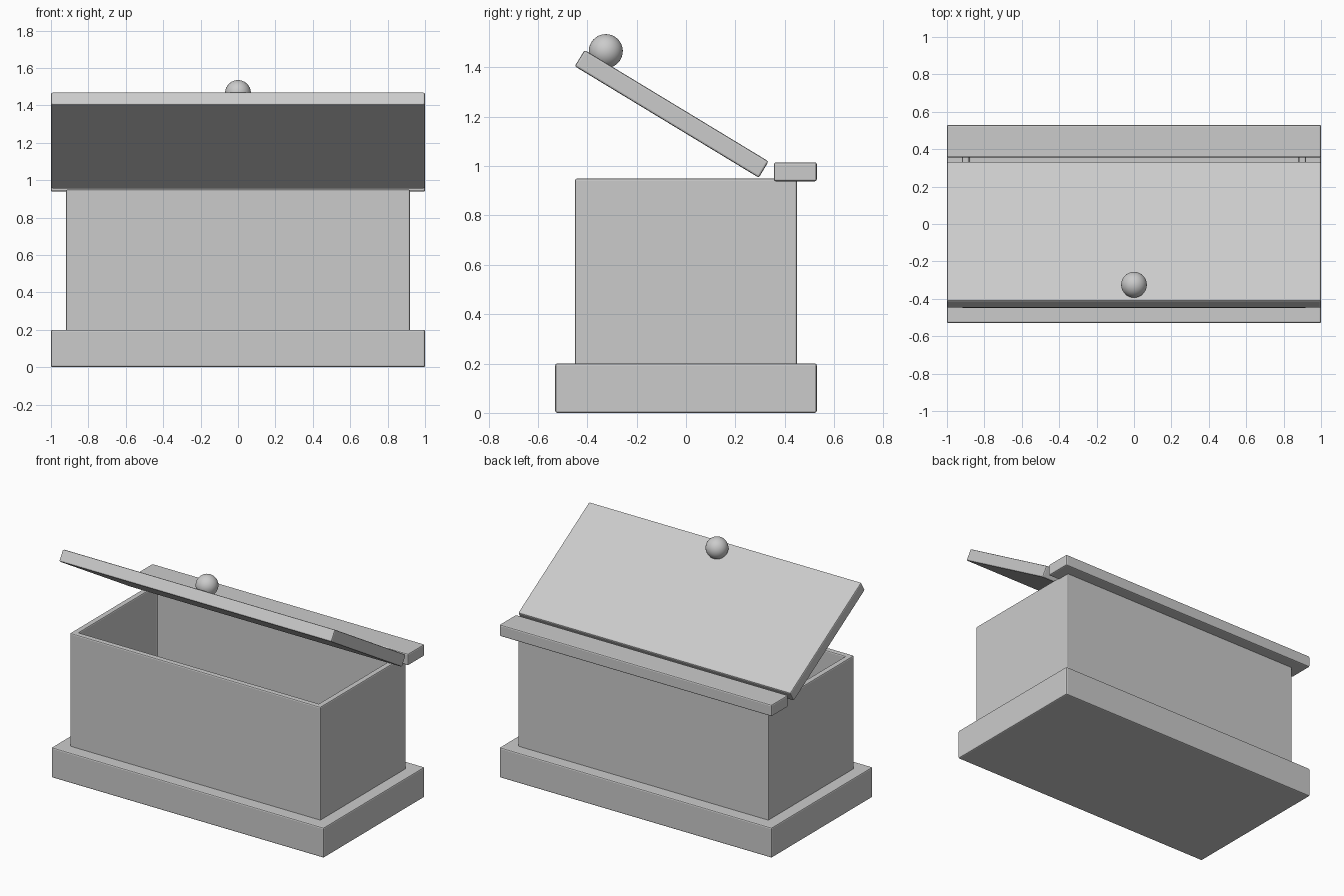
import bpy
import bmesh
import math

if "Cube" in bpy.data.objects:
    bpy.data.objects.remove(bpy.data.objects["Cube"])


def finish(obj):
    # Narrow softened edges
    mod = obj.modifiers.new("edge_bevel", 'BEVEL')
    mod.width = 0.008
    mod.segments = 2
    mod.limit_method = 'ANGLE'


def box(name, center, size, tilt=0.0, wall=0.0, depth=0.0):
    """Bevelled box; with a wall thickness its top is hollowed out to a depth."""
    bm = bmesh.new()
    bmesh.ops.create_cube(bm, size=1)
    bmesh.ops.scale(bm, vec=size, verts=bm.verts)
    if wall:
        bm.normal_update()
        top = max(bm.faces, key=lambda f: f.calc_center_median().z)
        bmesh.ops.inset_region(bm, faces=[top], thickness=wall)
        new = bmesh.ops.extrude_discrete_faces(bm, faces=[top])["faces"][0]
        bmesh.ops.translate(bm, vec=(0, 0, -depth), verts=new.verts)
    mesh = bpy.data.meshes.new(name)
    bm.to_mesh(mesh)
    bm.free()
    obj = bpy.data.objects.new(name, mesh)
    obj.location = center
    obj.rotation_euler.x = tilt
    bpy.context.collection.objects.link(obj)
    finish(obj)
    return obj


# Plinth
box("base", (0, 0, 0.10), (2.0, 1.06, 0.20))

# Open hollow body, sunk slightly into the plinth
box("body", (0, 0, 0.565), (1.84, 0.90, 0.77), wall=0.055, depth=0.74)

# Fixed strip along the back of the rim
box("rear_ledge", (0, 0.443, 0.977), (2.0, 0.174, 0.077))

# Raised lid, hinged at the back
box("lid", (0, -0.058, 1.212), (2.0, 0.872, 0.077), tilt=math.radians(-31.2))

# Round handle
bpy.ops.mesh.primitive_uv_sphere_add(segments=32, ring_count=16, radius=0.069,
                                     location=(0, -0.325, 1.466),
                                     rotation=(math.radians(-31.2), 0, 0))
knob = bpy.context.object
knob.name = "knob"
bpy.ops.object.shade_smooth()
